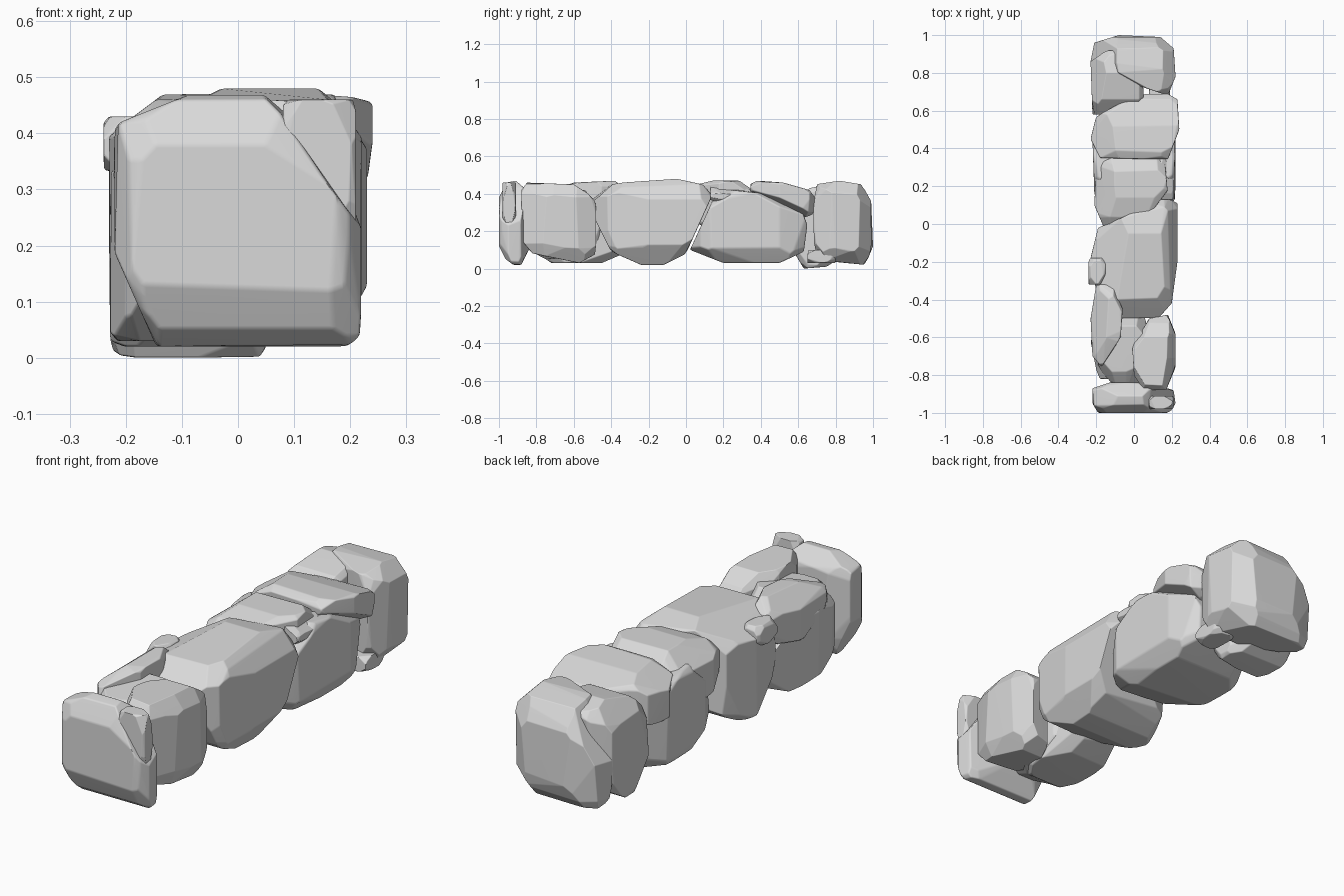
import bpy
import bmesh
import math
import random
from itertools import product
from mathutils import Vector

cube = bpy.data.objects.get("Cube")
if cube:
    bpy.data.objects.remove(cube, do_unlink=True)

# One plain stone colour
stone = bpy.data.materials.new("grey_stone")
stone.use_nodes = True
colour = (0.7, 0.7, 0.7, 1)
stone.diffuse_color = colour
stone.node_tree.nodes["Principled BSDF"].inputs["Base Color"].default_value = colour


def hull(points):
    """Convex solid around a set of points."""
    bm = bmesh.new()
    for p in points:
        bm.verts.new(p)
    bmesh.ops.convex_hull(bm, input=bm.verts[:])
    loose = [v for v in bm.verts if not v.link_faces]
    bmesh.ops.delete(bm, geom=loose, context='VERTS')
    return bm


def chop(points, co, normal):
    """Cut away everything beyond a plane and keep the remaining corners."""
    bm = hull(points)
    bmesh.ops.bisect_plane(bm, geom=bm.verts[:] + bm.edges[:] + bm.faces[:],
                           plane_co=co, plane_no=normal, clear_outer=True)
    bmesh.ops.remove_doubles(bm, verts=bm.verts[:], dist=0.0005)
    kept = [v.co.copy() for v in bm.verts]
    bm.free()
    return kept


def chisel(points, rng, amount):
    """Knock off edges and corners with slightly random flat cuts."""
    low = Vector([min(p[i] for p in points) for i in range(3)])
    high = Vector([max(p[i] for p in points) for i in range(3)])
    centre, half = (low + high) / 2, (high - low) / 2
    for signs in product((-1, 0, 1), repeat=3):
        count = sum(map(abs, signs))
        if count < 2:
            continue
        d = Vector([s + rng.uniform(-0.3, 0.3) for s in signs])
        normal = Vector([d[i] / half[i] for i in range(3)])
        reach = max((p - centre).dot(normal) for p in points)
        depth = amount * (count - 1) * rng.uniform(0.7, 1.3)
        co = centre + normal * (reach * (1 - depth) / normal.length_squared)
        points = chop(points, co, normal.normalized())
    return points


def rock(name, side, top, seed, amount=0.065, chops=(), bevel=0.013):
    """Stone from a side outline (y, z) and a top outline (x, y), in hundredths."""
    points = [Vector((x, y / 100, z / 100)) for y, z in side for x in (-1, 1)]
    ring = [Vector((x / 100, y / 100, 0)) for x, y in top]
    mid = sum(ring, Vector()) / len(ring)
    ring.sort(key=lambda p: math.atan2(p.y - mid.y, p.x - mid.x))
    for a, b in zip(ring, ring[1:] + ring[:1]):
        edge = b - a
        points = chop(points, a, Vector((edge.y, -edge.x, 0)).normalized())
    for co, normal in chops:
        points = chop(points, Vector(co) / 100, Vector(normal).normalized())
    points = chisel(points, random.Random(seed), amount)

    # Merge slivers, join flat areas, then soften every edge
    bm = hull(points)
    bmesh.ops.remove_doubles(bm, verts=bm.verts[:], dist=bevel * 1.6)
    merged = [v.co.copy() for v in bm.verts]
    bm.free()
    bm = hull(merged)
    bmesh.ops.dissolve_limit(bm, angle_limit=math.radians(7),
                             verts=bm.verts[:], edges=bm.edges[:])
    bmesh.ops.bevel(bm, geom=bm.edges[:], offset=bevel, segments=2,
                    profile=0.5, affect='EDGES', clamp_overlap=True)
    bmesh.ops.recalc_face_normals(bm, faces=bm.faces[:])
    mesh = bpy.data.meshes.new(name)
    bm.to_mesh(mesh)
    bm.free()
    mesh.materials.append(stone)
    obj = bpy.data.objects.new(name, mesh)
    bpy.context.collection.objects.link(obj)
    bpy.ops.object.select_all(action='DESELECT')
    obj.select_set(True)
    bpy.context.view_layer.objects.active = obj
    bpy.ops.object.shade_smooth_by_angle(angle=math.radians(40))
    weighted = obj.modifiers.new("flat_facets", 'WEIGHTED_NORMAL')
    weighted.keep_sharp = True


def pebble(name, x, y, z, seed, amount=0.11, chops=()):
    """Small stone filling a box."""
    rock(name, list(product(y, z)), list(product(x, y)), seed, amount,
         chops, bevel=0.008)


# Front end
rock("front_slab",
     [(-100, 12), (-100, 38), (-96, 46), (-91, 47), (-84, 41), (-83, 12), (-88, 2), (-95, 2)],
     [(-22, -95), (-19, -100), (19, -100), (22, -95), (21, -88), (8, -84), (-10, -83), (-22, -87)],
     seed=1, amount=0.04,
     chops=[((15, -97, 33), (0.82, -0.1, 0.57)), ((-19, -95, 12), (-0.9, 0, -0.4)),
            ((-16, -95, 44), (-0.4, 0, 1)), ((5, -99, 7), (0, -0.6, -0.8))])
pebble("front_chip", (8, 21), (-98, -91), (22, 46), seed=2, amount=0.08,
       chops=[((13, -95, 31), (-0.8, 0, -0.5))])

# Front section
rock("front_left_stone",
     [(-92, 20), (-91, 38), (-85, 46), (-60, 45), (-49, 38), (-47, 26), (-46, 9), (-57, 3), (-82, 8)],
     [(0, -80), (5, -88), (17, -88), (22, -76), (22, -58), (18, -48), (8, -50), (-1, -65)],
     seed=3, amount=0.045, chops=[((20, -70, 42), (0.8, 0, 0.6)), ((20, -70, 8), (0.8, 0, -0.5))])
rock("front_core_stone",
     [(-88, 12), (-86, 34), (-78, 40), (-54, 42), (-45, 30), (-46, 8), (-75, 5)],
     [(-19, -76), (-12, -84), (3, -84), (8, -60), (5, -46), (-18, -46)], seed=4)
rock("front_right_upper_stone",
     [(-76, 34), (-74, 41), (-60, 46), (-38, 47), (-32, 42), (-35, 28), (-55, 24)],
     [(-22, -70), (-17, -76), (-7, -60), (-6, -45), (-12, -31), (-20, -32), (-23, -50)],
     seed=5, amount=0.04, chops=[((-20, -50, 42), (-0.6, 0, 0.8))])
rock("front_right_lower_stone",
     [(-85, 12), (-82, 34), (-50, 34), (-33, 22), (-31, 9), (-45, 3), (-72, 3)],
     [(-19, -82), (-23, -62), (-19, -33), (2, -33), (6, -60), (0, -82)],
     seed=6, amount=0.05)

# Middle
rock("middle_boulder",
     [(-50, 37), (-40, 45), (-28, 47), (-5, 48), (9, 45), (14, 39), (0, 8), (-12, 2),
      (-24, 2), (-40, 9), (-48, 25)],
     [(23, 12), (18, 15), (-19, -2), (-23, -18), (-20, -36), (-5, -52), (11, -52),
      (20, -42), (23, -20)], seed=7, amount=0.035,
     chops=[((-19, -38, 16), (-0.5, -0.6, -0.6)), ((-15, -20, 42), (-0.45, 0, 0.9)),
            ((20, -20, 42), (0.8, 0, 0.5)), ((20, -20, 8), (0.8, 0, -0.5))])
pebble("middle_chip", (-24, -15), (-32, -18), (33, 43), seed=8)

# Back half
rock("back_lower_boulder",
     [(2, 10), (14, 36), (25, 42), (45, 40), (61, 33), (65, 24), (63, 9), (50, 3), (20, 3)],
     [(-21, 16), (-14, 3), (16, 2), (22, 14), (22, 50), (17, 65), (-15, 61), (-22, 45)],
     seed=9, amount=0.045, chops=[((20, 30, 8), (0.8, 0, -0.5))])
rock("back_top_stone",
     [(-4, 38), (2, 44), (14, 47), (30, 47), (36, 42), (34, 28), (10, 22), (0, 28)],
     [(-20, 32), (-12, 35), (16, 35), (18, 18), (6, 2), (-15, -4), (-21, 10)],
     seed=10, amount=0.045, chops=[((-17, 10, 42), (-0.6, 0, 0.8))])
pebble("back_left_chip", (12, 21), (13, 35), (36, 44), seed=11,
       chops=[((19, 24, 41), (0.6, 0.1, 1))])
rock("back_bridge_stone",
     [(34, 45), (38, 47), (52, 46), (66, 42), (69, 38), (68, 29), (60, 26), (36, 25)],
     [(-23, 45), (-18, 35), (18, 34), (24, 50), (23, 66), (16, 70), (0, 68), (-20, 57)],
     seed=12, amount=0.035,
     chops=[((20, 40, 40), (0.5, -0.39, -0.92)), ((-18, 50, 42), (-0.5, 0, 0.85))])

# Back end
rock("back_end_slab",
     [(65, 35), (69, 45), (82, 47), (94, 45), (99, 36), (100, 12), (96, 2), (75, 4), (65, 12)],
     [(-23, 86), (-21, 96), (-8, 100), (14, 99), (21, 93), (22, 78), (18, 68), (3, 73)],
     seed=13, amount=0.045,
     chops=[((-11, 95, 41), (-0.85, 0.1, 0.5)), ((18, 90, 7), (0.6, 0.1, -0.8)),
            ((18, 90, 43), (0.7, 0.1, 0.7))])
rock("back_right_stone",
     [(57, 10), (56, 34), (66, 43), (80, 46), (92, 43), (90, 10), (75, 1), (63, 0)],
     [(-22, 58), (-23, 86), (-13, 93), (-4, 88), (5, 72), (5, 57)], seed=14, amount=0.05,
     chops=[((-19, 75, 41), (-0.7, 0, 0.6))])
pebble("back_bottom_chip", (8, 19), (65, 80), (3, 10), seed=15, amount=0.09)
